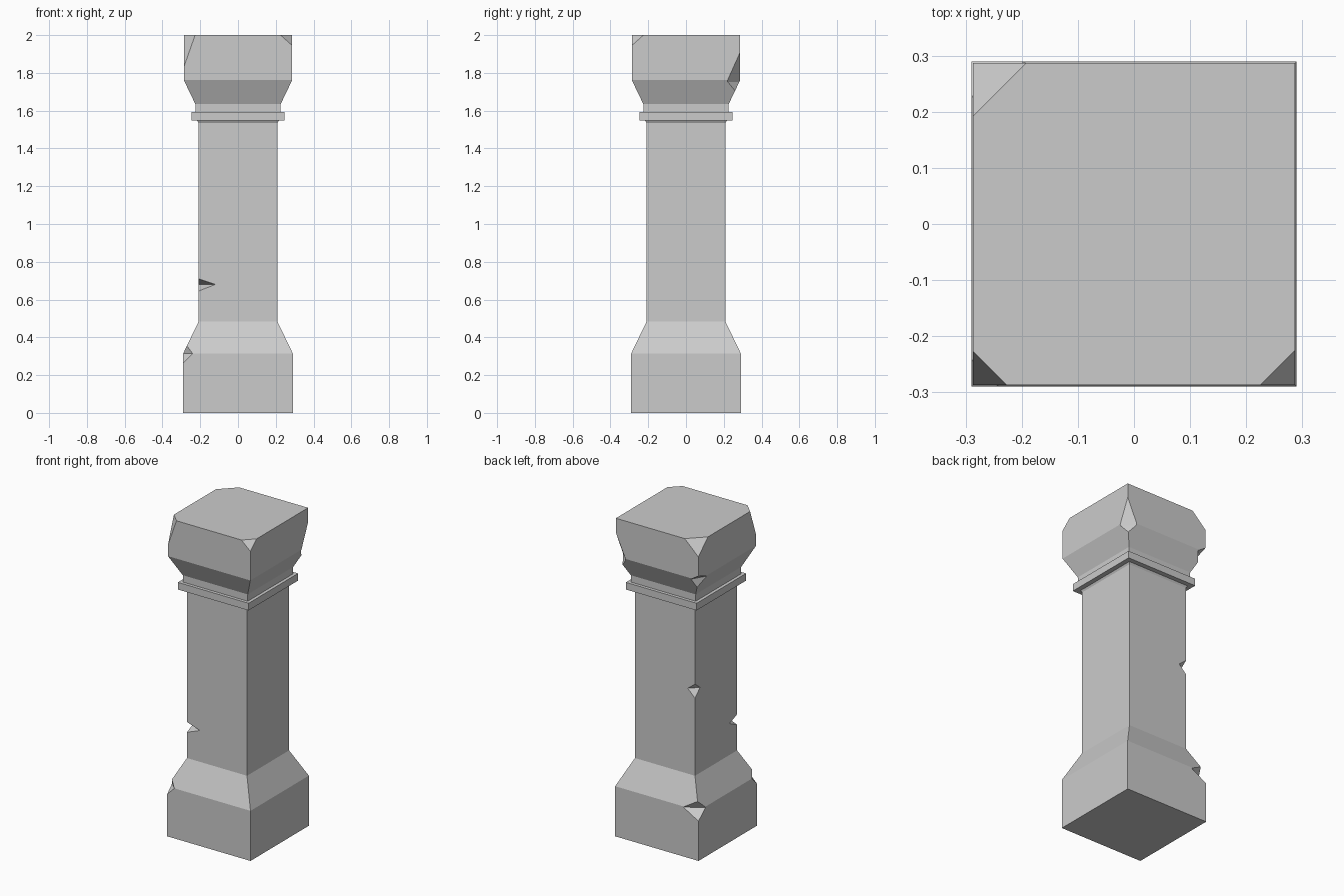
import bpy, bmesh
from mathutils import Vector

if "Cube" in bpy.data.objects:
    bpy.data.objects.remove(bpy.data.objects["Cube"])

# square pillar outline: (half width, height)
PROFILE = [(.29, 0), (.29, .315), (.209, .483), (.209, 1.535), (.216, 1.547),
           (.246, 1.547), (.246, 1.592), (.226, 1.592), (.226, 1.635),
           (.287, 1.762), (.287, 2.0)]


def half_at(z):
    for (h0, z0), (h1, z1) in zip(PROFILE, PROFILE[1:]):
        if z1 > z0 and z0 <= z <= z1:
            return h0 + (h1 - h0) * (z - z0) / (z1 - z0)


def make_object(name, bm):
    bmesh.ops.recalc_face_normals(bm, faces=bm.faces)
    me = bpy.data.meshes.new(name)
    bm.to_mesh(me)
    bm.free()
    ob = bpy.data.objects.new(name, me)
    bpy.context.collection.objects.link(ob)
    return ob


def hull(points):
    bm = bmesh.new()
    for p in points:
        bm.verts.new(p)
    bmesh.ops.convex_hull(bm, input=bm.verts)
    return make_object("chip_cutter", bm)


def corner_chip(sx, sy, a, b, c, e=.03):
    # flat slice off a top corner; a, b, c are the lengths cut along x, y, z
    h, top = PROFILE[-1]
    k = 1 + e / a + e / b + e / c
    pts = [(-e, -e, -e), (a * k - e, -e, -e), (-e, b * k - e, -e), (-e, -e, c * k - e)]
    return hull([(sx * (h - u), sy * (h - v), top - w) for u, v, w in pts])


def edge_notch(sx, sy, a, b, z_top, z_mid, z_bot, e=.03):
    # V-shaped notch in a vertical corner edge; a, b are its reach along x, y
    h = half_at(z_mid)
    mid = Vector((a / 2, b / 2, z_mid))
    pts = [Vector((-e, b * (1 + e / a), z_mid)), Vector((a * (1 + e / b), -e, z_mid)),
           Vector((-.06, -.06, z_mid))]
    for z in (z_top, z_bot):
        i = h - half_at(z)
        pts.append(mid + 1.5 * (Vector((i, i, z)) - mid))
    return hull([(sx * (h - p.x), sy * (h - p.y), p.z) for p in pts])


# pillar body
bm = bmesh.new()
rings = [[bm.verts.new((sx * h, sy * h, z)) for sx, sy in ((-1, -1), (1, -1), (1, 1), (-1, 1))]
         for h, z in PROFILE]
for lo, hi in zip(rings, rings[1:]):
    for i in range(4):
        j = (i + 1) % 4
        bm.faces.new((lo[i], lo[j], hi[j], hi[i]))
bm.faces.new(rings[0][::-1])
bm.faces.new(rings[-1])
pillar = make_object("stone_pillar", bm)

# weathering chips
cutters = [
    corner_chip(-1, -1, .06, .06, .17),
    corner_chip(1, -1, .062, .062, .055),
    corner_chip(-1, 1, .095, .095, .09),
    edge_notch(1, 1, .062, .062, 1.91, 1.753, 1.705),     # capital
    edge_notch(-1, 1, .05, .085, 1.79, 1.755, 1.70),
    edge_notch(-1, 1, .05, .05, 1.06, 1.02, .97),         # shaft
    edge_notch(-1, -1, .09, .075, .71, .68, .645),
    edge_notch(-1, 1, .105, .07, .36, .31, .25),          # base
    edge_notch(-1, -1, .05, .05, .355, .314, .265),
]
for c in cutters:
    c.hide_render = True
    mod = pillar.modifiers.new("chip", 'BOOLEAN')
    mod.operation = 'DIFFERENCE'
    mod.solver = 'EXACT'
    mod.object = c

# bake the chips in and drop the cutters
deps = bpy.context.evaluated_depsgraph_get()
baked = bpy.data.meshes.new_from_object(pillar.evaluated_get(deps))
pillar.modifiers.clear()
pillar.data = baked
for c in cutters:
    bpy.data.objects.remove(c)
